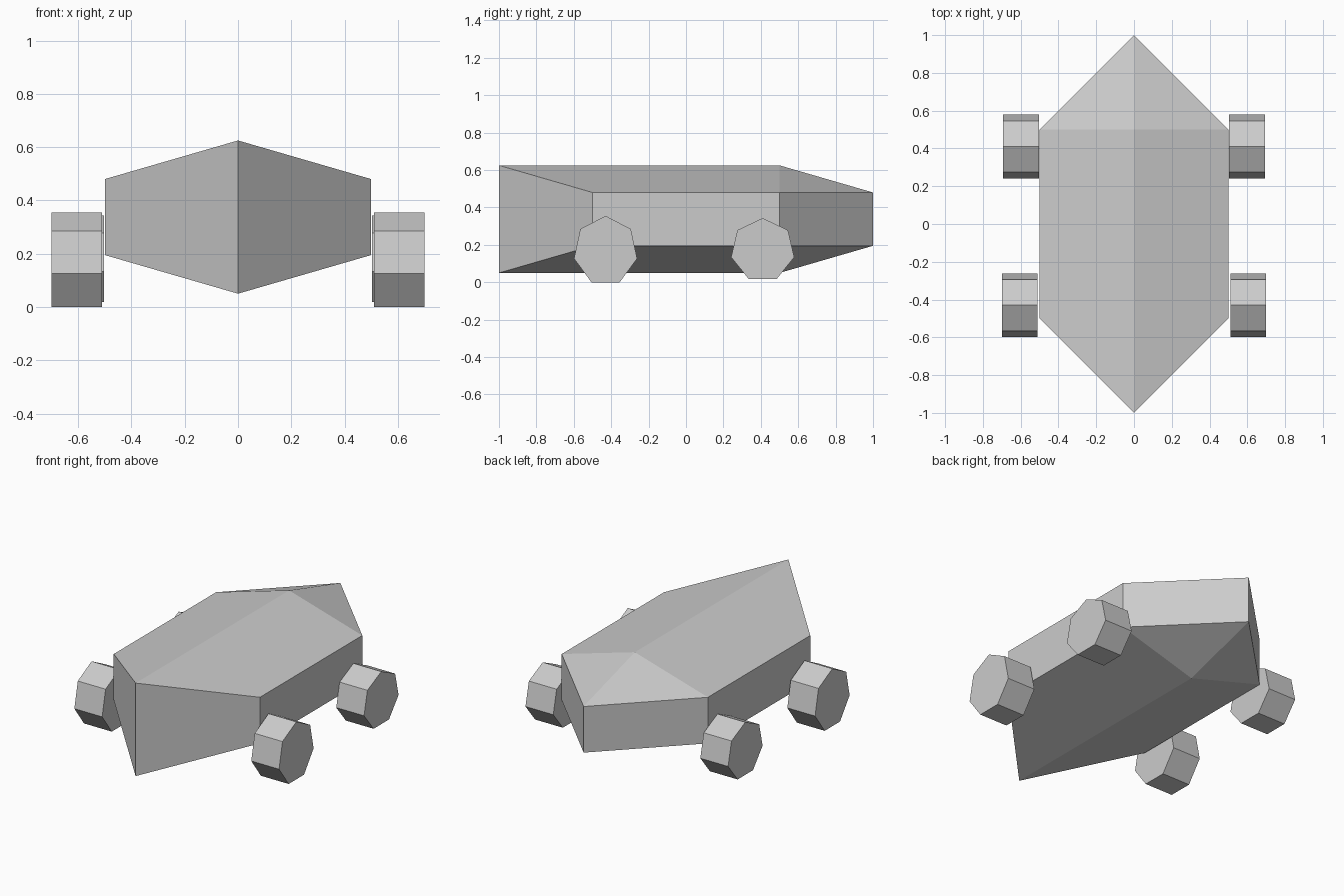
import bpy
import bmesh
import math
from mathutils import Matrix

cube = bpy.data.objects.get("Cube")
if cube:
    bpy.data.objects.remove(cube, do_unlink=True)

# Single plain grey
grey = bpy.data.materials.new("light_grey")
grey.use_nodes = True
grey.diffuse_color = (0.6, 0.6, 0.6, 1)
grey.node_tree.nodes["Principled BSDF"].inputs["Base Color"].default_value = (0.6, 0.6, 0.6, 1)


def finish(name, bm):
    bmesh.ops.recalc_face_normals(bm, faces=bm.faces)
    mesh = bpy.data.meshes.new(name)
    bm.to_mesh(mesh)
    bm.free()
    mesh.materials.append(grey)
    obj = bpy.data.objects.new(name, mesh)
    bpy.context.collection.objects.link(obj)
    return obj


# Body: convex hull of a pointed belt and the roof and keel ridges
SIDE_LOW, SIDE_HIGH = 0.195, 0.48
KEEL, ROOF = 0.05, 0.625
points = []
for z in (SIDE_LOW, SIDE_HIGH):
    points += [(x, y, z) for x in (-0.5, 0.5) for y in (-0.5, 0.5)]
    points.append((0, 1, z))
for z in (KEEL, ROOF):
    points += [(0, -1, z), (0, 0.5, z)]
bm = bmesh.new()
for p in points:
    bm.verts.new(p)
bmesh.ops.convex_hull(bm, input=bm.verts)
bmesh.ops.dissolve_limit(bm, angle_limit=math.radians(1), verts=bm.verts, edges=bm.edges)
finish("body", bm)


# Wheels: seven-sided drums with a corner at the top
def wheel(name, x, y, z, radius_y, radius_z, width=0.19):
    bm = bmesh.new()
    bmesh.ops.create_cone(bm, cap_ends=True, segments=7, radius1=1, radius2=1, depth=width)
    top = max(bm.verts, key=lambda v: v.co.x).co
    bm.transform(Matrix.Rotation(-math.atan2(top.y, top.x), 4, "Z"))
    for v in bm.verts:
        v.co = (x + v.co.z, y + v.co.y * radius_y, z + v.co.x * radius_z)
    finish(name, bm)


for side, sign in (("left", 1), ("right", -1)):
    wheel("front_wheel_" + side, sign * 0.605, -0.43, 0.168, 0.173, 0.187)
    wheel("rear_wheel_" + side, sign * 0.598, 0.41, 0.172, 0.173, 0.171)
